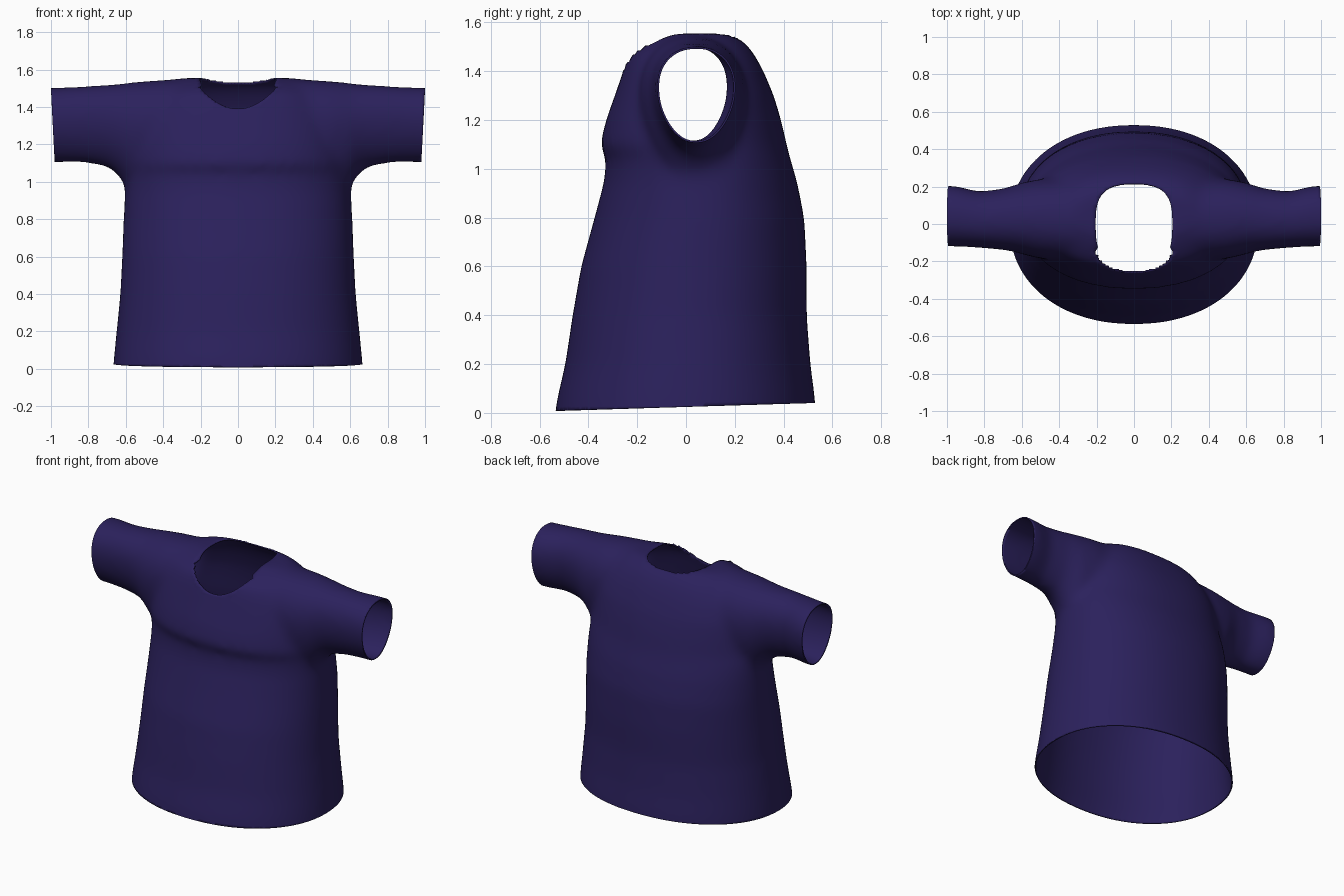
import bpy, bmesh, math
from mathutils import Vector

cube = bpy.data.objects.get("Cube")
if cube:
    bpy.data.objects.remove(cube, do_unlink=True)

SIDES = 64


def spow(v, n):
    return math.copysign(abs(v) ** (2 / n), v)


def loft(bm, rings):
    """Skin a list of closed rings and cap both ends."""
    loops = [[bm.verts.new(p) for p in ring] for ring in rings]
    for a, b in zip(loops, loops[1:]):
        for i in range(SIDES):
            j = (i + 1) % SIDES
            bm.faces.new((a[i], a[j], b[j], b[i]))
    bm.faces.new(loops[0])
    bm.faces.new(loops[-1])


def oval(lo_u, hi_u, lo_v, hi_v, n, taper=0):
    """Superellipse inside a 2D box, narrowing toward low v by taper."""
    for i in range(SIDES):
        t = 2 * math.pi * i / SIDES
        v = spow(math.sin(t), n)
        narrow = 1 - taper * ((1 - v) / 2) ** 2
        yield ((lo_u + hi_u) / 2 + (hi_u - lo_u) / 2 * spow(math.cos(t), n) * narrow,
               (lo_v + hi_v) / 2 + (hi_v - lo_v) / 2 * v)


# torso sections: height, half width, front y, back y, squareness
TORSO = [(-.1, .675, -.55, .535, 2.15), (.05, .665, -.53, .53, 2.15),
         (.2, .65, -.495, .51, 2.15), (.4, .63, -.465, .495, 2.15),
         (.6, .62, -.43, .495, 2.15), (.8, .612, -.375, .485, 2.15),
         (.95, .605, -.335, .455, 2.15), (1.05, .6, -.325, .425, 2.15),
         (1.09, .595, -.355, .415, 2.15), (1.2, .575, -.328, .39, 2.2),
         (1.3, .55, -.292, .36, 2.3), (1.4, .5, -.258, .318, 2.4),
         (1.47, .44, -.228, .28, 2.5), (1.52, .38, -.155, .24, 2.5),
         (1.555, .31, -.07, .18, 2.5)]
# sleeve sections: x, front y, back y, bottom z, top z
SLEEVE = [(.25, -.22, .26, .95, 1.555), (.5, -.2, .255, .95, 1.538),
          (.6, -.175, .235, .97, 1.528), (.64, -.16, .22, 1.035, 1.523),
          (.7, -.15, .2, 1.08, 1.518), (.83, -.137, .183, 1.102, 1.51),
          (.95, -.132, .215, 1.1, 1.505), (1.08, -.132, .22, 1.1, 1.5)]

bm = bmesh.new()
loft(bm, [[(x, y, z) for x, y in oval(-w, w, f, b, n)] for z, w, f, b, n in TORSO])
for side in (1, -1):
    loft(bm, [[(side * x, y, z) for y, z in oval(f, b, lo, hi, 2.2, .3)]
              for x, f, b, lo, hi in SLEEVE])
bmesh.ops.recalc_face_normals(bm, faces=bm.faces)
mesh = bpy.data.meshes.new("shirt_form")
bm.to_mesh(mesh)
bm.free()
form = bpy.data.objects.new("shirt_form", mesh)
bpy.context.collection.objects.link(form)

# melt torso and sleeves into one soft body
remesh = form.modifiers.new("merge", 'REMESH')
remesh.mode = 'VOXEL'
remesh.voxel_size = 0.018
smooth = form.modifiers.new("soften", 'SMOOTH')
smooth.factor = 0.5
smooth.iterations = 32
bpy.context.view_layer.update()
dg = bpy.context.evaluated_depsgraph_get()
cloth = bpy.data.meshes.new_from_object(form.evaluated_get(dg))
bpy.data.objects.remove(form, do_unlink=True)

bm = bmesh.new()
bm.from_mesh(cloth)

# open the hem and the slightly slanted cuffs
for co, no in (((0, 0, .025), (0, .03, -1)),
               ((1, 0, 1.5), (1, 0, -.05)), ((-1, 0, 1.5), (-1, 0, -.05))):
    bmesh.ops.bisect_plane(bm, geom=bm.verts[:] + bm.edges[:] + bm.faces[:],
                           plane_co=co, plane_no=Vector(no).normalized(), clear_outer=True)


# open the neckline: rounded square from above, scooped at the front
def neck_radius(p):
    return (abs(p.x / .205) ** 3 + abs((p.y + .005) / .22) ** 3) ** (1 / 3)


def scoop_height(p):
    return 1.39 + 2.7 * p.x ** 2


def in_neck(p):
    scooped = p.y < -.1 and abs(p.x) < .21 and p.z > scoop_height(p)
    return p.z > 1.3 and (scooped or neck_radius(p) < 1)


hole = [f for f in bm.faces if in_neck(f.calc_center_median())]
bmesh.ops.delete(bm, geom=hole, context='FACES')
for v in bm.verts:
    if v.is_boundary and v.co.z > 1.3 and abs(v.co.x) < .4:
        r = neck_radius(v.co)
        drop = scoop_height(v.co) - v.co.z
        if v.co.y < -.1 and abs(drop) < abs(r - 1) * .2:
            v.co.z += drop
        else:
            v.co.x /= r
            v.co.y = (v.co.y + .005) / r - .005
bmesh.ops.recalc_face_normals(bm, faces=bm.faces)
bm.to_mesh(cloth)
bm.free()

# single dark purple fabric
fabric = bpy.data.materials.new("dark_purple_fabric")
fabric.use_nodes = True
colour = (.024, .015, .108, 1)
fabric.diffuse_color = colour
bsdf = fabric.node_tree.nodes["Principled BSDF"]
bsdf.inputs["Base Color"].default_value = colour
bsdf.inputs["Roughness"].default_value = .9
cloth.materials.clear()
cloth.materials.append(fabric)
cloth.name = "shirt"

shirt = bpy.data.objects.new("shirt", cloth)
bpy.context.collection.objects.link(shirt)
thick = shirt.modifiers.new("thickness", 'SOLIDIFY')
thick.thickness = 0.008
thick.offset = -1
for o in bpy.context.selected_objects:
    o.select_set(False)
shirt.select_set(True)
bpy.context.view_layer.objects.active = shirt
bpy.ops.object.shade_smooth_by_angle(angle=math.radians(50))
